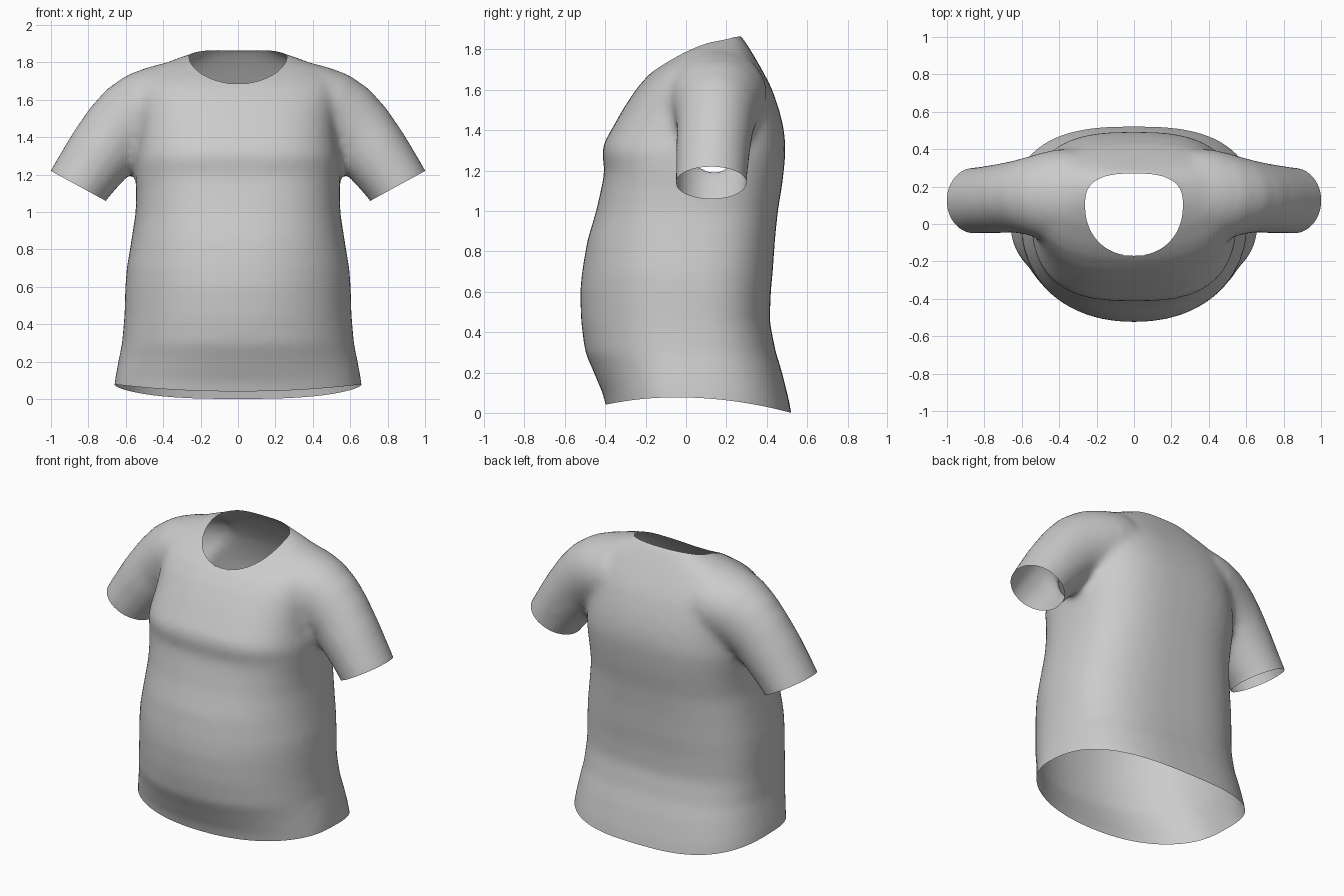
import bpy, bmesh, math
from mathutils import Vector

if "Cube" in bpy.data.objects:
    bpy.data.objects.remove(bpy.data.objects["Cube"], do_unlink=True)

SEGS = 48
BACK_POWER = 2.75


def power(v, e):
    return math.copysign(abs(v) ** e, v)


def body_ring(z, half_x, front, back, mid, front_power):
    """Horizontal rounded section, with its own front and back depth."""
    ring = []
    for i in range(SEGS):
        a = 2 * math.pi * i / SEGS
        c, s = math.cos(a), math.sin(a)
        e = 2 / (BACK_POWER if s > 0 else front_power)
        depth = back - mid if s > 0 else mid - front
        ring.append(Vector((half_x * power(c, e), mid + depth * power(s, e), z)))
    return ring


def sleeve_ring(side, outer, inner, mid_y, half_y):
    """Oval section spanning an outer and an inner point of the sleeve."""
    o = Vector((side * outer[0], mid_y, outer[1]))
    n = Vector((side * inner[0], mid_y, inner[1]))
    ring = []
    for i in range(SEGS):
        a = 2 * math.pi * i / SEGS
        p = (o + n) / 2 + (o - n) / 2 * math.cos(a)
        ring.append(p + Vector((0, half_y * math.sin(a), 0)))
    return ring


def loft(bm, rings):
    """Closed skin through a stack of rings."""
    loops = [[bm.verts.new(p) for p in r] for r in rings]
    faces = [bm.faces.new(loops[0]), bm.faces.new(loops[-1])]
    for a, b in zip(loops, loops[1:]):
        for i in range(SEGS):
            j = (i + 1) % SEGS
            faces.append(bm.faces.new((a[i], a[j], b[j], b[i])))
    bmesh.ops.recalc_face_normals(bm, faces=faces)


def make_object(name, bm):
    mesh = bpy.data.meshes.new(name)
    bm.to_mesh(mesh)
    bm.free()
    obj = bpy.data.objects.new(name, mesh)
    bpy.context.scene.collection.objects.link(obj)
    return obj


# Torso sections: height, half width, front, back, widest depth, front squareness
TORSO = [
    (-0.10, 0.67, -0.38, 0.54, 0.0, 2.2), (0.06, 0.655, -0.41, 0.51, 0.0, 2.2),
    (0.20, 0.635, -0.46, 0.475, 0.0, 2.15), (0.30, 0.62, -0.50, 0.445, 0.0, 2.15),
    (0.45, 0.607, -0.52, 0.415, 0.0, 2.15), (0.60, 0.603, -0.525, 0.42, 0.0, 2.15),
    (0.70, 0.595, -0.515, 0.43, 0.0, 2.2), (0.85, 0.57, -0.49, 0.44, 0.02, 2.3),
    (1.00, 0.547, -0.445, 0.455, 0.03, 2.45), (1.12, 0.545, -0.418, 0.475, 0.05, 2.6),
    (1.20, 0.55, -0.403, 0.485, 0.06, 2.7), (1.29, 0.55, -0.417, 0.493, 0.08, 2.8),
    (1.34, 0.54, -0.405, 0.492, 0.09, 2.8), (1.42, 0.53, -0.36, 0.482, 0.10, 2.8),
    (1.50, 0.53, -0.315, 0.462, 0.11, 2.7), (1.60, 0.54, -0.25, 0.428, 0.12, 2.6),
    (1.67, 0.54, -0.19, 0.393, 0.12, 2.5), (1.72, 0.51, -0.13, 0.365, 0.12, 2.4),
    (1.78, 0.43, -0.04, 0.33, 0.13, 2.3), (1.82, 0.33, 0.03, 0.305, 0.15, 2.2),
    (1.85, 0.24, 0.09, 0.285, 0.18, 2.2), (1.88, 0.19, 0.13, 0.263, 0.18, 2.2),
]
# Sleeve sections: outer point, inner point, depth centre, half depth
SLEEVE = [
    ((1.04, 1.145), (0.745, 0.985), 0.125, 0.175),
    ((1.003, 1.222), (0.707, 1.058), 0.125, 0.177),
    ((0.94, 1.33), (0.64, 1.135), 0.13, 0.18),
    ((0.88, 1.43), (0.58, 1.20), 0.135, 0.185),
    ((0.79, 1.56), (0.51, 1.27), 0.145, 0.19),
    ((0.70, 1.66), (0.45, 1.30), 0.15, 0.205),
    ((0.59, 1.735), (0.40, 1.33), 0.15, 0.23),
    ((0.48, 1.775), (0.35, 1.35), 0.15, 0.25),
    ((0.36, 1.805), (0.28, 1.38), 0.15, 0.25),
]
NECK = (0.262, -0.17, 0.27, 0.10, 2.15)

# Shirt volume: torso and both sleeves
bm = bmesh.new()
loft(bm, [body_ring(*r) for r in TORSO])
for side in (-1, 1):
    loft(bm, [sleeve_ring(side, *r) for r in SLEEVE])
shirt = make_object("shirt", bm)

# Neck opening cutter
bm = bmesh.new()
loft(bm, [body_ring(z, *NECK) for z in (1.45, 2.1)])
cutter = make_object("neck_cutter", bm)
cutter.hide_render = True

# Merge into one cloth surface, soften it, cut the neck
remesh = shirt.modifiers.new("merge", 'REMESH')
remesh.mode = 'VOXEL'
remesh.voxel_size = 0.022
soften = shirt.modifiers.new("soften", 'SMOOTH')
soften.factor = 0.5
soften.iterations = 12
cut = shirt.modifiers.new("neck", 'BOOLEAN')
cut.operation = 'DIFFERENCE'
cut.solver = 'EXACT'
cut.object = cutter
bpy.context.view_layer.update()
graph = bpy.context.evaluated_depsgraph_get()
merged = bpy.data.meshes.new_from_object(shirt.evaluated_get(graph))
shirt.modifiers.clear()
shirt.data = merged
bpy.data.objects.remove(cutter, do_unlink=True)

bm = bmesh.new()
bm.from_mesh(merged)


def in_neck(p):
    half_x, front, back, mid, front_power = NECK
    dy = p.y - mid
    n = BACK_POWER if dy > 0 else front_power
    depth = back - mid if dy > 0 else mid - front
    return p.z > 1.44 and abs(p.x / half_x) ** n + abs(dy / depth) ** n < 1.002


def open_end(faces, point, normal):
    """Slice the given faces and drop everything beyond the plane."""
    geom = set(faces)
    for f in faces:
        geom.update(f.edges)
        geom.update(f.verts)
    bmesh.ops.bisect_plane(bm, geom=list(geom), dist=1e-5, plane_co=point,
                           plane_no=normal, clear_outer=True)


# Open the neck, the sleeve ends and the hem
inside = [f for f in bm.faces if in_neck(f.calc_center_median())]
bmesh.ops.delete(bm, geom=inside, context='FACES')
for side in (-1, 1):
    end = [f for f in bm.faces
           if side * f.calc_center_median().x > 0.66 and f.calc_center_median().z > 0.9]
    open_end(end, Vector((side * 0.855, 0, 1.14)), Vector((side * 0.48, 0, -0.88)))
open_end(list(bm.faces), Vector((0, 0, 0)), Vector((0, 0, -1)))

# Curve the hem: high at the sides, low at the back
for v in bm.verts:
    if v.co.z < 0.3:
        d = v.co.y + 0.05
        rise = 0.077 - (0.235 if d > 0 else 0.3) * d * d
        v.co.z += max(rise, 0) * (1 - v.co.z / 0.3)
bm.to_mesh(merged)
bm.free()

# Cloth colour and shading
cloth = bpy.data.materials.new("grey cloth")
cloth.use_nodes = True
colour = (0.6, 0.6, 0.6, 1)
cloth.diffuse_color = colour
cloth.node_tree.nodes["Principled BSDF"].inputs["Base Color"].default_value = colour
merged.materials.clear()
merged.materials.append(cloth)
merged.name = "shirt"
bpy.ops.object.select_all(action='DESELECT')
bpy.context.view_layer.objects.active = shirt
shirt.select_set(True)
bpy.ops.object.shade_smooth_by_angle(angle=math.radians(50))
